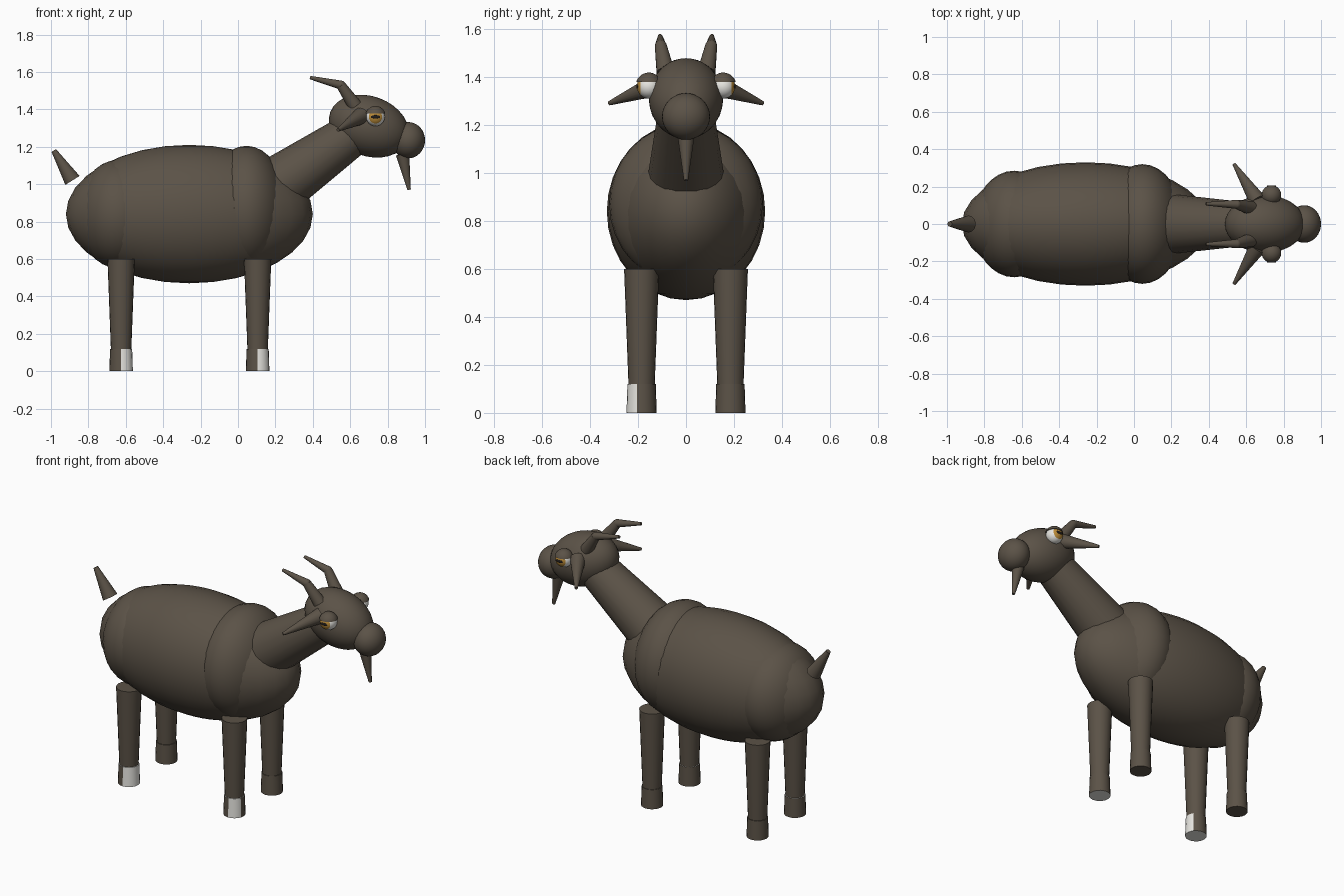
import bpy, bmesh, math
from mathutils import Matrix, Vector

cube = bpy.data.objects.get("Cube")
if cube:
    bpy.data.objects.remove(cube, do_unlink=True)


def material(name, rgb):
    m = bpy.data.materials.new(name)
    m.use_nodes = True
    m.diffuse_color = (*rgb, 1)
    bsdf = next(n for n in m.node_tree.nodes if n.type == 'BSDF_PRINCIPLED')
    bsdf.inputs["Base Color"].default_value = (*rgb, 1)
    bsdf.inputs["Roughness"].default_value = 0.8
    return m


BROWN = material("brown_coat", (0.105, 0.085, 0.063))
WHITE = material("off_white", (0.8, 0.79, 0.75))
GOLD = material("gold_iris", (0.5, 0.26, 0.04))
BLACK = material("dark_pupil", (0.015, 0.012, 0.01))


def finish(name, bm, mats):
    mesh = bpy.data.meshes.new(name)
    bm.to_mesh(mesh)
    bm.free()
    obj = bpy.data.objects.new(name, mesh)
    bpy.context.collection.objects.link(obj)
    for m in mats:
        mesh.materials.append(m)
    bpy.ops.object.select_all(action='DESELECT')
    obj.select_set(True)
    bpy.context.view_layer.objects.active = obj
    bpy.ops.object.shade_smooth_by_angle(angle=math.radians(40))
    return obj


def ellipsoid(name, center, radii, tilt=0, mats=(BROWN,), pole=None, rule=None, cut=None):
    """Ellipsoid tilted about y; rule colours faces, cut keeps what is above it."""
    bm = bmesh.new()
    bmesh.ops.create_uvsphere(bm, u_segments=32, v_segments=16, radius=1)
    if pole == 'Y':
        bm.transform(Matrix.Rotation(math.pi / 2, 4, 'X'))
    if rule:
        for f in bm.faces:
            f.material_index = rule(f.calc_center_median().normalized())
    if cut is not None:
        bmesh.ops.bisect_plane(bm, geom=bm.verts[:] + bm.edges[:] + bm.faces[:],
                               plane_co=(0, 0, cut), plane_no=(0, 0, 1), clear_inner=True)
        bmesh.ops.holes_fill(bm, edges=[e for e in bm.edges if e.is_boundary])
    bm.transform(Matrix.Translation(center) @ Matrix.Rotation(math.radians(tilt), 4, 'Y')
                 @ Matrix.Diagonal((*radii, 1)))
    return finish(name, bm, mats)


def taper(name, start, end, r1, r2, sides=20, mats=(BROWN,), rule=None):
    """Tapered cylinder between two points."""
    a, b = Vector(start), Vector(end)
    bm = bmesh.new()
    bmesh.ops.create_cone(bm, cap_ends=True, segments=sides, radius1=r1, radius2=r2,
                          depth=(b - a).length)
    if rule:
        bm.normal_update()
        for f in bm.faces:
            f.material_index = rule(f.normal)
    turn = Vector((0, 0, 1)).rotation_difference(b - a).to_matrix().to_4x4()
    bm.transform(Matrix.Translation((a + b) / 2) @ turn)
    return finish(name, bm, mats)


# Torso
ellipsoid("body", (-0.26, 0, 0.84), (0.66, 0.33, 0.37))
ellipsoid("chest", (0.045, 0, 0.87), (0.22, 0.32, 0.335))
ellipsoid("hips", (-0.64, 0, 0.84), (0.22, 0.285, 0.29))
taper("tail", (-0.885, 0, 1.02), (-0.985, 0, 1.18), 0.045, 0.014)

# Neck and head
taper("neck", (0.22, 0, 0.995), (0.66, 0, 1.3), 0.158, 0.11)
ellipsoid("head", (0.70, 0, 1.31), (0.22, 0.155, 0.16), tilt=20)
ellipsoid("snout", (0.91, 0, 1.235), (0.09, 0.1, 0.097))
taper("beard", (0.88, 0, 1.16), (0.915, 0, 0.97), 0.036, 0.009)


def iris(d):
    return 1 if abs(d.y) > 0.66 else 0


# Paired head parts
for side, s in (("left", 1), ("right", -1)):
    taper(side + "_ear", (0.66, s * 0.125, 1.365), (0.535, s * 0.32, 1.29), 0.046, 0.009)
    bend = (0.55, s * 0.105, 1.53)
    taper(side + "_horn_base", (0.625, s * 0.085, 1.42), bend, 0.038, 0.025)
    taper(side + "_horn_tip", bend, (0.385, s * 0.108, 1.57), 0.024, 0.009)
    ellipsoid(side + "_horn_joint", bend, (0.024, 0.024, 0.024))
    ellipsoid(side + "_eye", (0.735, s * 0.155, 1.36), (0.05, 0.05, 0.05),
              mats=(WHITE, GOLD), pole='Y', rule=iris)
    ellipsoid(side + "_pupil", (0.735, s * 0.203, 1.36), (0.025, 0.004, 0.009), mats=(BLACK,))
    ellipsoid(side + "_eyelid", (0.735, s * 0.155, 1.362), (0.055, 0.055, 0.056), cut=0.3)


def hoof_patch(limit):
    """White sole, top and outer-front wall up to the given angle."""
    def rule(n):
        angle = math.degrees(math.atan2(n.y, n.x))
        return 1 if abs(n.z) > 0.5 or -92 < angle < limit else 0
    return rule


# Legs and hooves
for end, x, limit in (("front", 0.105, -22), ("hind", -0.625, 42)):
    for side, s in (("left", 1), ("right", -1)):
        name, y = f"{end}_{side}", s * 0.185
        taper(name + "_leg", (x, y, 0.1), (x, y, 0.6), 0.054, 0.073)
        taper(name + "_hoof", (x, y, 0), (x, y, 0.12), 0.063, 0.059, mats=(BROWN, WHITE),
              rule=hoof_patch(limit) if s < 0 else None)
